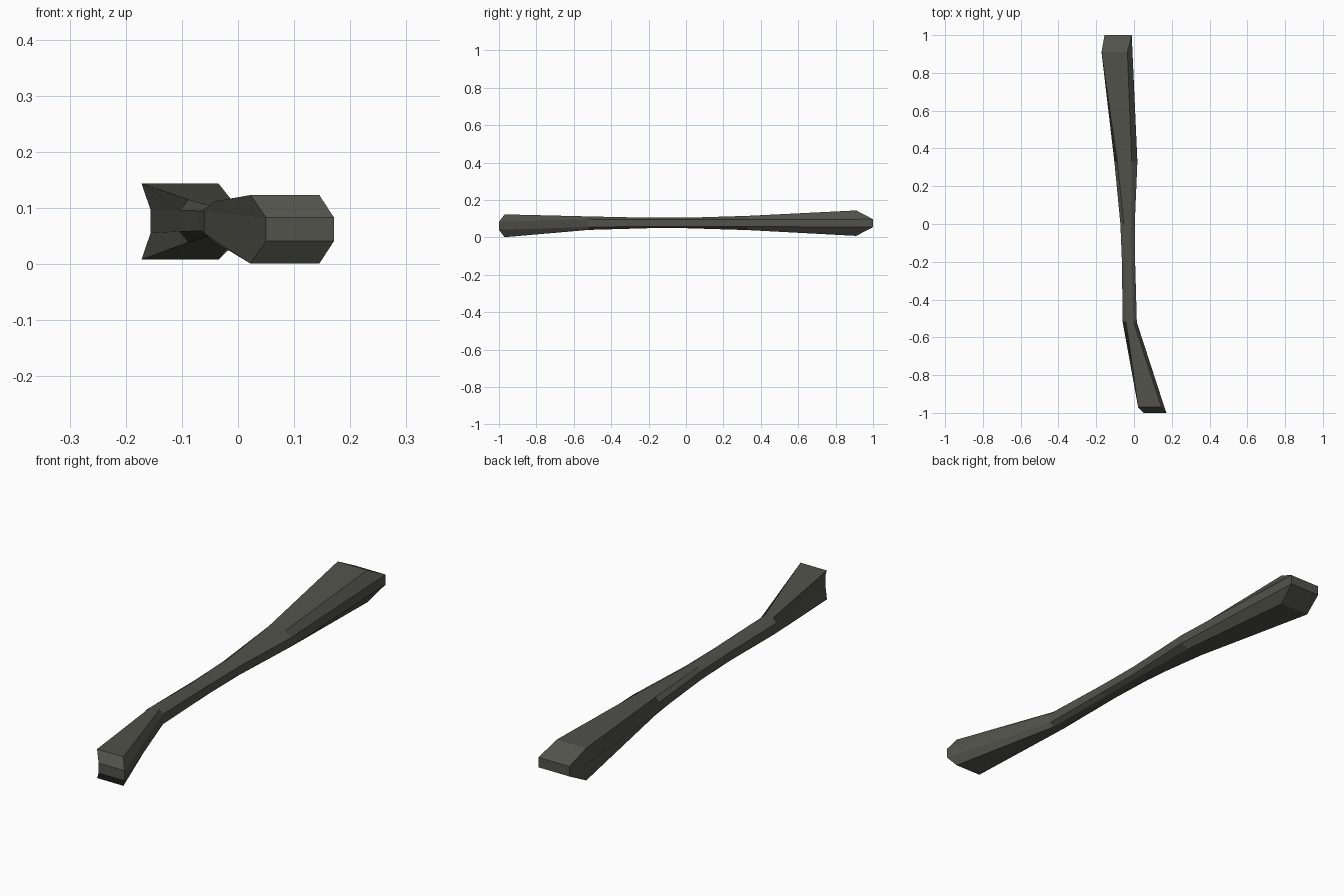
import bpy, bmesh

if "Cube" in bpy.data.objects:
    bpy.data.objects.remove(bpy.data.objects["Cube"])

mat = bpy.data.materials.new("dark olive grey")
mat.diffuse_color = (0.085, 0.085, 0.072, 1)
mat.use_nodes = True
mat.node_tree.nodes["Principled BSDF"].inputs["Base Color"].default_value = mat.diffuse_color

# Stations along the handle:
# y of top/bottom ridges, y of side edges, x: ridge left, ridge right,
# side left, side right, z centre, ridge half height, side half height
stations = [
    (-0.97, -1.00, 0.022, 0.145, 0.05, 0.171, 0.062, 0.061, 0.021),
    (-0.52, -0.52, -0.042, -0.002, -0.06, 0.015, 0.076, 0.036, 0.021),
    (-0.20, -0.20, -0.046, -0.014, -0.064, 0.006, 0.077, 0.028, 0.018),
    (0.00, 0.00, -0.054, -0.016, -0.072, 0.004, 0.077, 0.028, 0.018),
    (0.33, 0.33, -0.088, -0.012, -0.104, 0.018, 0.077, 0.038, 0.019),
    (0.91, 1.00, -0.172, -0.035, -0.156, -0.012, 0.076, 0.068, 0.021),
]

bm = bmesh.new()
rings = []
for yt, ym, tl, tr, sl, sr, zc, ht, hs in stations:
    pts = [(tl, yt, zc + ht), (tr, yt, zc + ht), (sr, ym, zc + hs), (sr, ym, zc - hs),
           (tr, yt, zc - ht), (tl, yt, zc - ht), (sl, ym, zc - hs), (sl, ym, zc + hs)]
    rings.append([bm.verts.new(p) for p in pts])

# Eight-sided skin between stations
for a, b in zip(rings, rings[1:]):
    for i in range(8):
        j = (i + 1) % 8
        bm.faces.new((a[i], a[j], b[j], b[i]))

# Bevelled end caps: upper slope, middle, lower slope
for r in (rings[0], rings[-1]):
    for q in ((0, 1, 2, 7), (7, 2, 3, 6), (6, 3, 4, 5)):
        bm.faces.new([r[k] for k in q])

bmesh.ops.recalc_face_normals(bm, faces=bm.faces)
mesh = bpy.data.meshes.new("curved_handle")
bm.to_mesh(mesh)
bm.free()
mesh.materials.append(mat)
bpy.context.collection.objects.link(bpy.data.objects.new("curved_handle", mesh))
